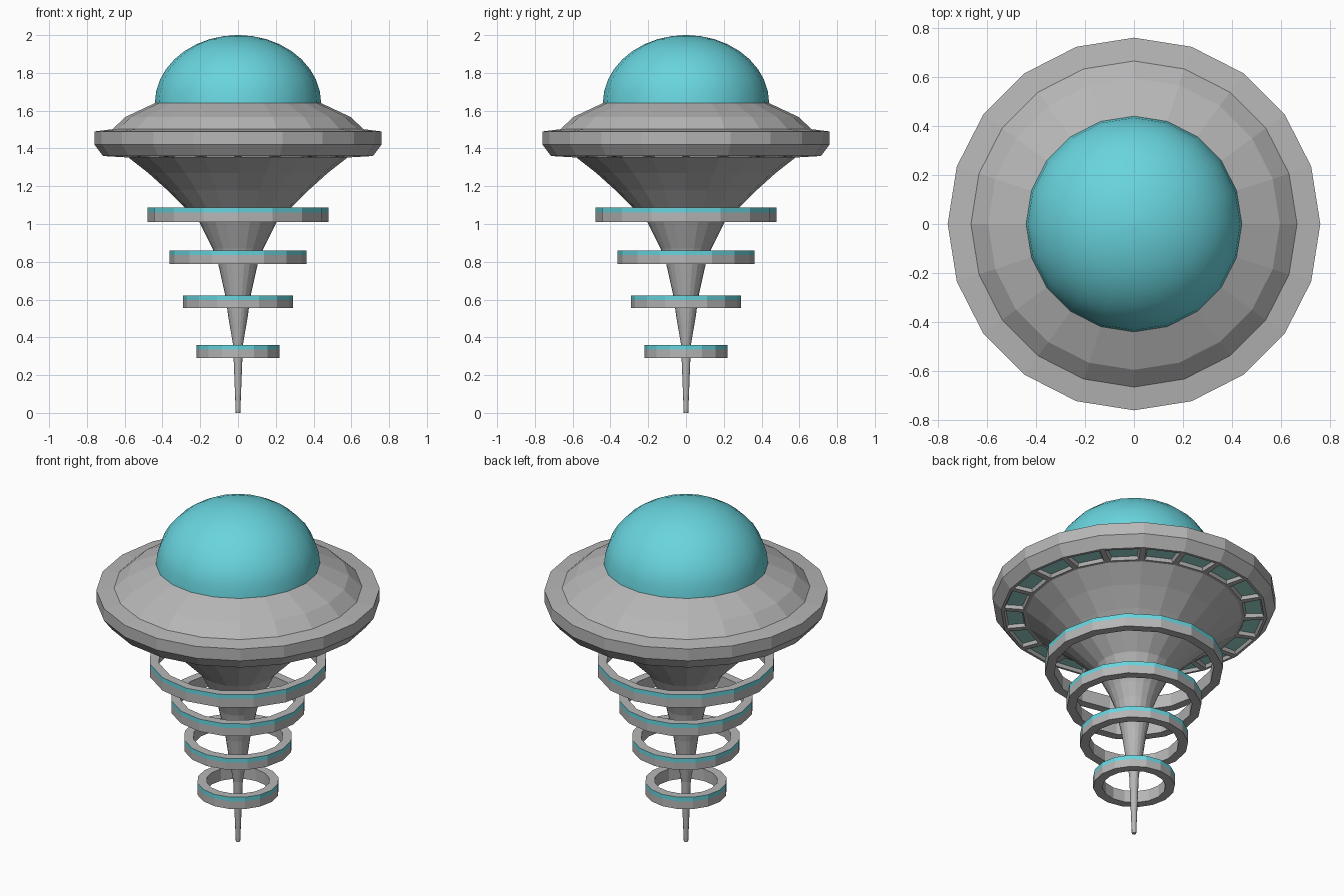
import bpy, bmesh, math
from math import cos, sin, pi, radians

old = bpy.data.objects.get("Cube")
if old:
    bpy.data.objects.remove(old, do_unlink=True)


def material(name, rgb):
    m = bpy.data.materials.new(name)
    m.use_nodes = True
    m.diffuse_color = (*rgb, 1)
    m.node_tree.nodes["Principled BSDF"].inputs["Base Color"].default_value = (*rgb, 1)
    return m


GREY = material("hull grey", (0.47, 0.47, 0.47))
TEAL = material("teal glass", (0.14, 0.66, 0.73))
PALE = material("pale window glass", (0.32, 0.70, 0.64))


def lathe(bm, profile, sides, closed=False):
    """Spin (radius, z) points about z; returns one list of faces per profile step."""
    rings = [[bm.verts.new((r * cos(2 * pi * i / sides), r * sin(2 * pi * i / sides), z))
              for i in range(sides)] for r, z in profile]
    pairs = list(zip(rings, rings[1:]))
    if closed:
        pairs.append((rings[-1], rings[0]))
    else:
        bm.faces.new(rings[0])
        bm.faces.new(rings[-1])
    return [[bm.faces.new((a[i], a[(i + 1) % sides], b[(i + 1) % sides], b[i]))
             for i in range(sides)] for a, b in pairs]


def finish(bm, name, mats):
    bmesh.ops.recalc_face_normals(bm, faces=bm.faces)
    me = bpy.data.meshes.new(name)
    bm.to_mesh(me)
    bm.free()
    for m in mats:
        me.materials.append(m)
    ob = bpy.data.objects.new(name, me)
    bpy.context.collection.objects.link(ob)
    return ob


# Hull: spike, flared underside, rim and upper slope in one profile
hull = [(0.012, 0), (0.026, 0.36), (0.05, 0.5), (0.067, 0.62), (0.105, 0.79),
        (0.135, 0.87), (0.205, 1.01), (0.285, 1.09), (0.375, 1.18), (0.475, 1.27),
        (0.58, 1.352), (0.715, 1.36), (0.76, 1.42), (0.76, 1.49), (0.665, 1.502),
        (0.595, 1.567), (0.44, 1.64)]
bm = bmesh.new()
steps = lathe(bm, hull, 20)
bmesh.ops.recalc_face_normals(bm, faces=bm.faces)

# Recessed windows in the flat band under the rim
panels = steps[10]
bmesh.ops.inset_individual(bm, faces=panels, thickness=0.022)
bmesh.ops.inset_individual(bm, faces=panels, thickness=0.012, depth=-0.018)
for f in panels:
    f.material_index = 1
finish(bm, "hull", [GREY, PALE])

# Dome
bm = bmesh.new()
arc = [(0.44 * cos(radians(a)), 1.64 + 0.36 * sin(radians(a))) for a in range(0, 90, 10)]
arc.append((0.01, 2.0))
lathe(bm, arc, 20)
dome = finish(bm, "dome", [TEAL])
bpy.context.view_layer.objects.active = dome
dome.select_set(True)
bpy.ops.object.shade_smooth_by_angle(angle=radians(40))
dome.select_set(False)

# Floating rings with a teal band at the top of the outer wall
for n, (r, low, high) in enumerate([(0.48, 1.01, 1.087), (0.363, 0.787, 0.86),
                                    (0.292, 0.555, 0.622), (0.22, 0.29, 0.36)]):
    bm = bmesh.new()
    inner = r - 0.05
    walls = lathe(bm, [(r, low), (r, high - 0.025), (r, high), (inner, high), (inner, low)],
                  16, closed=True)
    for f in walls[1]:
        f.material_index = 1
    finish(bm, f"ring_{n + 1}", [GREY, TEAL])
